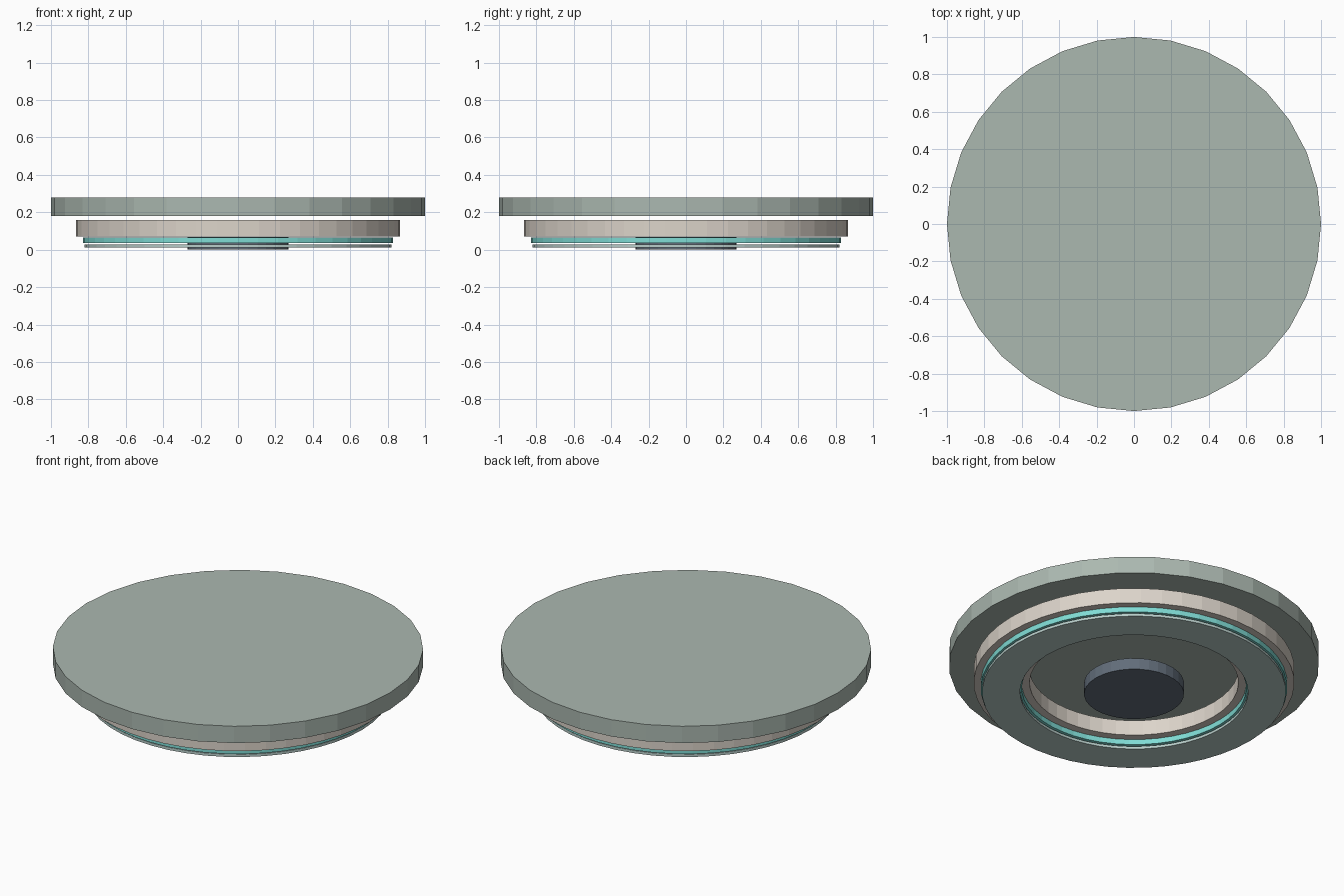
import bpy
import bmesh
from math import cos, sin, tau

cube = bpy.data.objects.get("Cube")
if cube:
    bpy.data.objects.remove(cube, do_unlink=True)


def material(name, rgb):
    """Flat material from an sRGB colour on a 0-255 scale."""
    linear = [((c / 255 + 0.055) / 1.055) ** 2.4 for c in rgb] + [1.0]
    mat = bpy.data.materials.new(name)
    mat.use_nodes = True
    mat.diffuse_color = linear
    mat.node_tree.nodes["Principled BSDF"].inputs["Base Color"].default_value = linear
    return mat


def turned_part(name, outer, bottom, top, mat, sides, inner=0.0):
    """Disc, or flat ring when an inner radius is given."""
    bm = bmesh.new()

    def loop(radius, z):
        return [bm.verts.new((radius * cos(tau * i / sides), radius * sin(tau * i / sides), z))
                for i in range(sides)]

    def bridge(a, b):
        for i in range(sides):
            j = (i + 1) % sides
            bm.faces.new((a[i], a[j], b[j], b[i]))

    low, high = loop(outer, bottom), loop(outer, top)
    bridge(low, high)
    if inner:
        low_in, high_in = loop(inner, bottom), loop(inner, top)
        bridge(high, high_in)
        bridge(high_in, low_in)
        bridge(low_in, low)
    else:
        bm.faces.new(high)
        bm.faces.new(low[::-1])
    bmesh.ops.recalc_face_normals(bm, faces=bm.faces)
    mesh = bpy.data.meshes.new(name)
    bm.to_mesh(mesh)
    bm.free()
    mesh.materials.append(mat)
    obj = bpy.data.objects.new(name, mesh)
    bpy.context.collection.objects.link(obj)
    return obj


sage = material("sage grey", (171, 184, 176))
beige = material("warm beige", (220, 212, 202))
teal = material("bright teal", (128, 220, 213))
pale = material("pale blue green", (184, 205, 201))
slate = material("dark slate", (98, 109, 122))

# Wide top plate
turned_part("top_plate", 1.0, 0.18, 0.28, sage, 32)

# Stacked rings hanging below the plate
turned_part("housing_ring", 0.866, 0.07, 0.16, beige, 48, inner=0.564)
turned_part("glow_ring", 0.828, 0.035, 0.066, teal, 48, inner=0.606)
turned_part("diffuser_ring", 0.82, 0.013, 0.029, pale, 48, inner=0.616)

# Central hub
turned_part("center_hub", 0.27, 0.0, 0.068, slate, 32)
